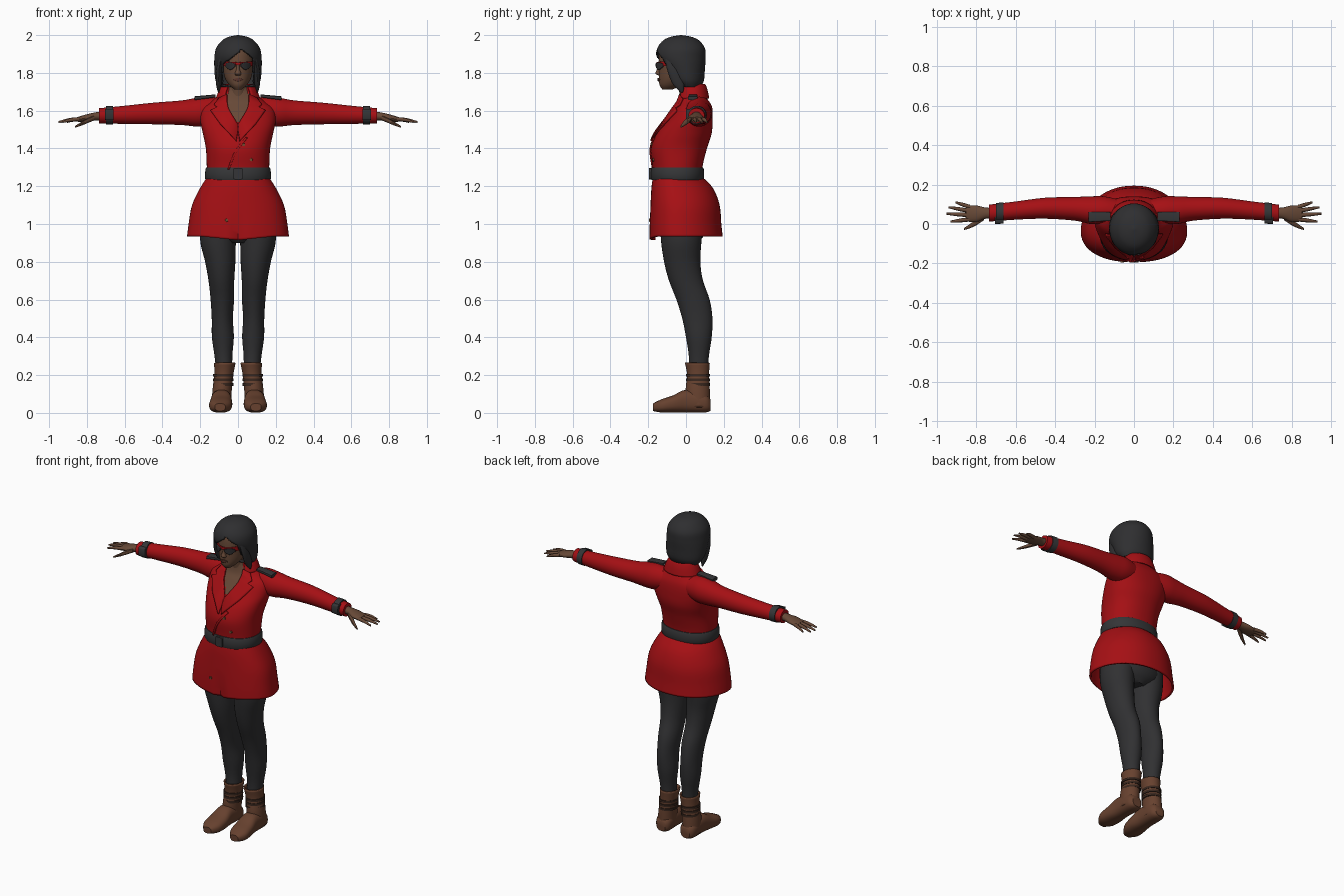
import bpy, bmesh, math
from mathutils import Vector
from mathutils.bvhtree import BVHTree

cube = bpy.data.objects.get("Cube")
if cube:
    bpy.data.objects.remove(cube, do_unlink=True)

parts = []


def material(name, r, g, b):
    mat = bpy.data.materials.new(name)
    mat.diffuse_color = (r, g, b, 1)
    mat.use_nodes = True
    node = next(nd for nd in mat.node_tree.nodes if nd.type == 'BSDF_PRINCIPLED')
    node.inputs["Base Color"].default_value = (r, g, b, 1)
    return mat


red = material("coat red", .38, .005, .007)
charcoal = material("charcoal leggings", .03, .03, .032)
black = material("black hair", .028, .028, .03)
strap_grey = material("dark strap grey", .035, .036, .038)
skin = material("brown skin", .135, .066, .038)
lip = material("lip brown", .1, .035, .025)
leather = material("boot leather", .135, .053, .028)
dark_leather = material("dark leather", .04, .02, .013)
brass = material("dull brass", .16, .07, .03)


def finish(name, bm, mat, mirror, solid, offset=-1):
    """Turn a bmesh into a named object with its modifiers."""
    bmesh.ops.recalc_face_normals(bm, faces=bm.faces)
    mesh = bpy.data.meshes.new(name)
    bm.to_mesh(mesh)
    bm.free()
    mesh.materials.append(mat)
    obj = bpy.data.objects.new(name, mesh)
    bpy.context.scene.collection.objects.link(obj)
    if mirror:
        obj.modifiers.new("mirror", 'MIRROR').use_clip = False
    if solid:
        mod = obj.modifiers.new("thickness", 'SOLIDIFY')
        mod.thickness, mod.offset = solid, offset
    parts.append(obj)
    return obj


def spline(rings, sub):
    """Pass a smooth curve through the key rings."""
    keys = [Vector(r) for r in rings]
    keys = [keys[0]] + keys + [keys[-1]]
    out = []
    for a, b, c, d in zip(keys, keys[1:], keys[2:], keys[3:]):
        for k in range(sub):
            t = k / sub
            out.append(b + (c - a) * (t / 2) + (a * 2 - b * 5 + c * 4 - d) * (t * t / 2)
                       + (b * 3 - a - c * 3 + d) * (t ** 3 / 2))
    return out + [keys[-1]]


def loft(name, axis, rings, mat, n=32, sub=4, power=2, egg=0, arc=None,
         cap=True, mirror=False, solid=0, drop=None):
    """Skin rings of (position, centre, centre, radius, radius) along an axis."""
    bm = bmesh.new()
    i, j = [k for k in range(3) if k != axis]
    start, end = arc or (0, 360)
    rows = []
    for pos, ci, cj, ri, rj in spline(rings, sub):
        row = []
        for k in range(n + bool(arc)):
            ang = math.radians(start + (end - start) * k / n)
            c, s = [math.copysign(abs(f) ** (2 / power), f) for f in (math.cos(ang), math.sin(ang))]
            p = Vector((0, 0, 0))
            p[axis], p[i], p[j] = pos, ci + ri * c * (1 - egg * s), cj + rj * s
            row.append(bm.verts.new(p))
        rows.append(row)
    for lo, hi in zip(rows, rows[1:]):
        for k in range(n):
            m = (k + 1) % len(lo)
            bm.faces.new((lo[k], lo[m], hi[m], hi[k]))
    if cap and not arc:
        bm.faces.new(rows[0])
        bm.faces.new(rows[-1])
    bm.normal_update()
    if drop:
        gone = [f for f in bm.faces if drop(f.calc_center_median())]
        bmesh.ops.delete(bm, geom=gone, context='FACES')
    return finish(name, bm, mat, mirror, solid)


def surface(obj):
    mesh = obj.data
    return BVHTree.FromPolygons([v.co for v in mesh.vertices], [p.vertices for p in mesh.polygons])


def drape(name, tree, low, high, mat, lift, solid=.008, mirror=False):
    """Lay a strip between two (x, z) lines onto the front of a surface."""
    bm = bmesh.new()
    lines = [spline(line, 4) if len(line) < 4 else [Vector(q) for q in line] for line in (low, high)]
    rows = []
    for a, b in zip(*lines):
        row = []
        for k in range(9):
            x, z = a.lerp(b, k / 8)
            hit = tree.ray_cast(Vector((x, -1, z)), Vector((0, 1, 0)))[0]
            hit = hit or tree.find_nearest(Vector((x, -.1, z)))[0]
            row.append(bm.verts.new((x, hit.y - lift, z)))
        rows.append(row)
    for lo, hi in zip(rows, rows[1:]):
        for k in range(8):
            bm.faces.new((lo[k], lo[k + 1], hi[k + 1], hi[k]))
    return finish(name, bm, mat, mirror, solid, 0)


# Coat body, with the open neckline showing skin
coat = loft("coat_body", 2, [
    (1.22, 0, -.045, .16, .13), (1.3, 0, -.045, .165, .132), (1.4, 0, -.037, .17, .148),
    (1.48, 0, -.01, .186, .146), (1.55, 0, .018, .2, .122), (1.61, 0, .035, .19, .1),
    (1.65, 0, .04, .14, .08), (1.7, 0, .03, .08, .06), (1.73, 0, .015, .05, .05)],
    red, n=72, sub=6, power=2.2)
coat.data.materials.append(skin)
for face in coat.data.polygons:
    c = face.center
    if c.y < .02 and abs(c.x) < min(.062, (c.z - 1.52) * .6):
        face.material_index = 1
chest = surface(coat)

# Skirt of the coat, with a crease and a dipped hem at the front closing
skirt = loft("coat_skirt", 2, [
    (1.25, 0, -.045, .16, .13), (1.19, 0, -.02, .198, .163), (1.1, 0, -.005, .24, .183),
    (1.0, 0, -.003, .258, .19), (.935, 0, 0, .266, .194)],
    red, n=64, power=2.2, egg=.14, cap=False, solid=.012)
for v in skirt.data.vertices:
    if v.co.y < 0 and v.co.z < 1.08:
        depth = (1.08 - v.co.z) / .14
        v.co.z -= .02 * depth * max(0, 1 - abs(v.co.x) / .2)
        if abs(v.co.x) < .008:
            v.co.y += .02 * depth
skirt_front = surface(skirt)

# Lapels, collar and front overlap
drape("lapels", chest,
      [(.058, 1.685), (.058, 1.65), (.054, 1.63), (.05, 1.61), (.028, 1.57), (-.004, 1.52)],
      [(.1, 1.665), (.125, 1.63), (.108, 1.617), (.145, 1.6), (.095, 1.53), (.01, 1.44)],
      red, .01, .012, mirror=True)
loft("collar", 2, [
    (1.66, 0, .03, .082, .065), (1.715, 0, .035, .074, .06), (1.74, 0, .037, .08, .064),
    (1.71, 0, .036, .1, .078), (1.665, 0, .035, .118, .088)],
    red, arc=(-52, 232), solid=.008)
drape("front_overlap", chest, [(.04, 1.46), (-.02, 1.38), (-.055, 1.29)],
      [(.05, 1.455), (-.01, 1.375), (-.045, 1.29)], red, .004)

# Belt and buckle
loft("belt", 2, [
    (1.232, 0, -.045, .166, .134), (1.24, 0, -.045, .175, .141),
    (1.292, 0, -.045, .172, .139), (1.3, 0, -.045, .164, .132)],
    strap_grey, n=48, sub=2, power=2.2)
loft("belt_buckle", 1, [(-.195, 0, 1.266, .024, .03), (-.175, 0, 1.266, .024, .03)],
     strap_grey, n=32, sub=1, power=8)

# Buttons
for label, tree, x, z in (("chest", chest, .03, 1.42), ("waist", chest, .07, 1.34),
                          ("skirt", skirt_front, -.06, 1.02)):
    y = tree.ray_cast(Vector((x, -1, z)), Vector((0, 1, 0)))[0].y
    loft(label + "_button", 1, [(y - .006, x, z, .008, .008), (y + .01, x, z, .009, .009)],
         brass, n=12, sub=1)

# Sleeves, cuff straps and shoulder tabs
loft("sleeves", 0, [
    (.06, .06, 1.6, .06, .06), (.15, .07, 1.596, .07, .078), (.22, .07, 1.592, .07, .076),
    (.3, .077, 1.589, .06, .065), (.45, .08, 1.585, .053, .057), (.6, .068, 1.578, .046, .048),
    (.735, .055, 1.573, .043, .04)], red, mirror=True)
loft("cuff_straps", 0, [(.662, .06, 1.577, .05, .049), (.7, .057, 1.576, .049, .049)],
     strap_grey, sub=1, mirror=True)
loft("cuff_buckles", 0, [(.66, .03, 1.58, .028, .03), (.705, .028, 1.58, .028, .03)],
     strap_grey, n=16, sub=1, power=6, mirror=True)
loft("shoulder_tabs", 0, [(.12, .038, 1.678, .022, .008), (.23, .036, 1.666, .026, .01)],
     strap_grey, n=16, sub=1, power=6, mirror=True)

# Hands: palm, four fingers and thumb
loft("palms", 0, [
    (.7, .055, 1.573, .028, .024), (.75, .055, 1.57, .028, .022),
    (.8, .052, 1.562, .042, .019), (.85, .053, 1.553, .04, .013)], skin, n=20, mirror=True)
fingers = (("little", .086, .11, .905), ("ring", .066, .085, .94),
           ("middle", .045, .052, .95), ("index", .024, .012, .93))
for label, base, tip, reach in fingers:
    loft(label + "_fingers", 0, [
        (.83, base, 1.556, .011, .011), ((.83 + reach) / 2, (base + tip) / 2, 1.552, .01, .01),
        (reach, tip, 1.54, .005, .005)], skin, n=10, sub=3, mirror=True)
loft("thumbs", 0, [
    (.76, .035, 1.563, .016, .014), (.8, .008, 1.545, .015, .013),
    (.83, -.01, 1.53, .011, .01), (.862, -.026, 1.515, .005, .005)], skin, n=10, mirror=True)

# Neck and head
loft("neck", 2, [(1.62, 0, .02, .055, .05), (1.7, 0, .01, .046, .046), (1.8, 0, -.01, .05, .05)],
     skin)
head = loft("head", 2, [
    (1.713, 0, -.098, .02, .028), (1.735, 0, -.08, .046, .06), (1.77, 0, -.06, .068, .083),
    (1.82, 0, -.045, .08, .099), (1.87, 0, -.04, .085, .104), (1.92, 0, -.035, .078, .1),
    (1.96, 0, -.03, .05, .07)], skin, n=40)
face_front = surface(head)
loft("nose", 2, [(1.787, 0, -.142, .012, .006), (1.797, 0, -.144, .017, .018),
                 (1.82, 0, -.142, .009, .012), (1.855, 0, -.14, .007, .006)], skin, n=16)
drape("lips", face_front, [(-.024, 1.763), (0, 1.755), (.024, 1.763)],
      [(-.024, 1.766), (0, 1.774), (.024, 1.766)], lip, .003)

# Tinted glasses
drape("glasses_frame", face_front, [(-.078, 1.835), (0, 1.842), (.078, 1.835)],
      [(-.078, 1.862), (0, 1.856), (.078, 1.862)], red, .008)
drape("lenses", face_front, [(.014, 1.835), (.04, 1.816), (.064, 1.833)],
      [(.014, 1.848), (.04, 1.855), (.064, 1.85)], black, .014, mirror=True)

# Bobbed hair, open over the face under a swept parting
loft("hair", 2, [
    (1.725, 0, .02, .1, .058), (1.76, 0, .005, .119, .09), (1.82, 0, -.01, .125, .11),
    (1.88, 0, -.026, .125, .13), (1.93, 0, -.026, .116, .126), (1.97, 0, -.026, .086, .097),
    (1.99, 0, -.026, .052, .058), (2, 0, -.026, .004, .004)], black, n=80, sub=7, solid=.01,
    drop=lambda c: c.y < -.03 and abs(c.x) < .084 and c.z < 1.925 - .8 * abs(c.x - .02))
loft("hair_side_locks", 2, [
    (1.695, .102, -.02, .003, .004), (1.74, .102, -.04, .014, .03),
    (1.82, .1, -.065, .015, .036), (1.9, .085, -.085, .012, .03)], black, n=16, mirror=True)

# Leggings
loft("hips", 2, [(.9, 0, -.02, .06, .08), (.98, 0, -.02, .19, .13), (1.2, 0, -.03, .15, .12)],
     charcoal)
loft("leggings", 2, [
    (1.08, .1, -.02, .095, .12), (.92, .106, -.025, .095, .108), (.8, .094, -.02, .08, .096),
    (.7, .088, 0, .068, .09), (.6, .083, .037, .062, .088), (.5, .083, .06, .056, .08),
    (.4, .08, .068, .058, .068), (.3, .077, .068, .047, .053), (.2, .072, .065, .042, .05)],
    charcoal, mirror=True)

# Ankle boots
loft("boot_shafts", 2, [
    (.03, .088, .066, .052, .06), (.12, .084, .062, .051, .064), (.2, .075, .064, .05, .058),
    (.265, .07, .06, .057, .066)], leather, cap=False, mirror=True, solid=.008)
loft("boot_feet", 1, [
    (.13, .086, .042, .03, .03), (.1, .086, .052, .05, .05), (0, .088, .062, .053, .06),
    (-.07, .09, .047, .06, .045), (-.13, .094, .037, .057, .035), (-.175, .095, .03, .028, .02)],
    leather, power=2.5, mirror=True)
for z in (.15, .175, .2):
    loft("boot_strap", 2, [(z - .007, .078, .064, .054, .063), (z + .007, .077, .064, .054, .063)],
         dark_leather, sub=1, mirror=True)

# Smooth shading that keeps hard edges
bpy.ops.object.select_all(action='DESELECT')
for obj in parts:
    obj.select_set(True)
bpy.context.view_layer.objects.active = coat
bpy.ops.object.shade_smooth_by_angle(angle=math.radians(40))
